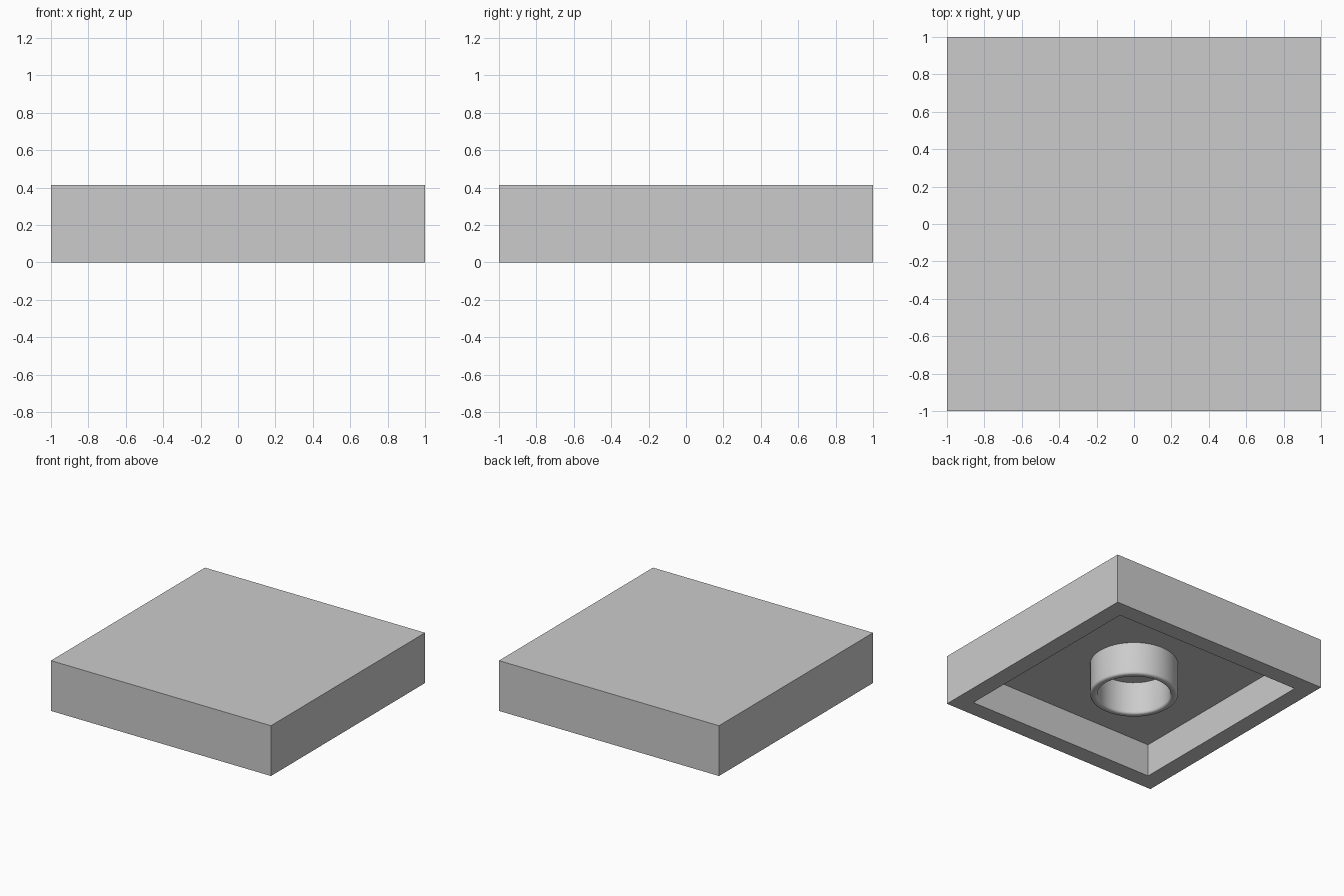
import bpy, bmesh, math

if "Cube" in bpy.data.objects:
    bpy.data.objects.remove(bpy.data.objects["Cube"])

HEIGHT, FLOOR, HALF, OPENING = 0.413, 0.27, 1.0, 0.8


def add_object(name, bm):
    bmesh.ops.recalc_face_normals(bm, faces=bm.faces)
    mesh = bpy.data.meshes.new(name)
    bm.to_mesh(mesh)
    bm.free()
    obj = bpy.data.objects.new(name, mesh)
    bpy.context.collection.objects.link(obj)
    return obj


# Square plate, hollowed from below
bm = bmesh.new()
bmesh.ops.create_cube(bm, size=1)
for v in bm.verts:
    v.co = (v.co.x * 2 * HALF, v.co.y * 2 * HALF, (v.co.z + 0.5) * HEIGHT)
bm.normal_update()
bottom = [f for f in bm.faces if f.normal.z < -0.9]
bmesh.ops.inset_region(bm, faces=bottom, thickness=HALF - OPENING)
pocket = bmesh.ops.extrude_face_region(bm, geom=bottom)["geom"]
bmesh.ops.delete(bm, geom=bottom, context='FACES')
for v in pocket:
    if isinstance(v, bmesh.types.BMVert):
        v.co.z = FLOOR
add_object("plate", bm)

# Round tube under the plate, with a softened lip
OUTER, INNER, LIP = 0.332, 0.275, 0.02
profile = [(OUTER, FLOOR)]
for i in range(5):
    a = math.radians(22.5 * i)
    profile.append((OUTER - LIP + LIP * math.cos(a), LIP - LIP * math.sin(a)))
for i in range(5):
    a = math.radians(90 + 22.5 * i)
    profile.append((INNER + LIP + LIP * math.cos(a), LIP - LIP * math.sin(a)))
profile.append((INNER, FLOOR))

bm = bmesh.new()
verts = [bm.verts.new((r, 0, z)) for r, z in profile]
edges = [bm.edges.new(pair) for pair in zip(verts, verts[1:])]
bmesh.ops.spin(bm, geom=verts + edges, cent=(0, 0, 0), axis=(0, 0, 1),
               angle=math.tau, steps=48)
bmesh.ops.remove_doubles(bm, verts=bm.verts, dist=0.0005)
# Orient outward: the outer wall must face away from the axis
tube = add_object("tube", bm)
wall = max(tube.data.polygons, key=lambda p: p.center.xy.length)
if wall.normal.xy.dot(wall.center.xy) < 0:
    tube.data.flip_normals()
bpy.context.view_layer.objects.active = tube
tube.select_set(True)
bpy.ops.object.shade_smooth_by_angle(angle=math.radians(30))
